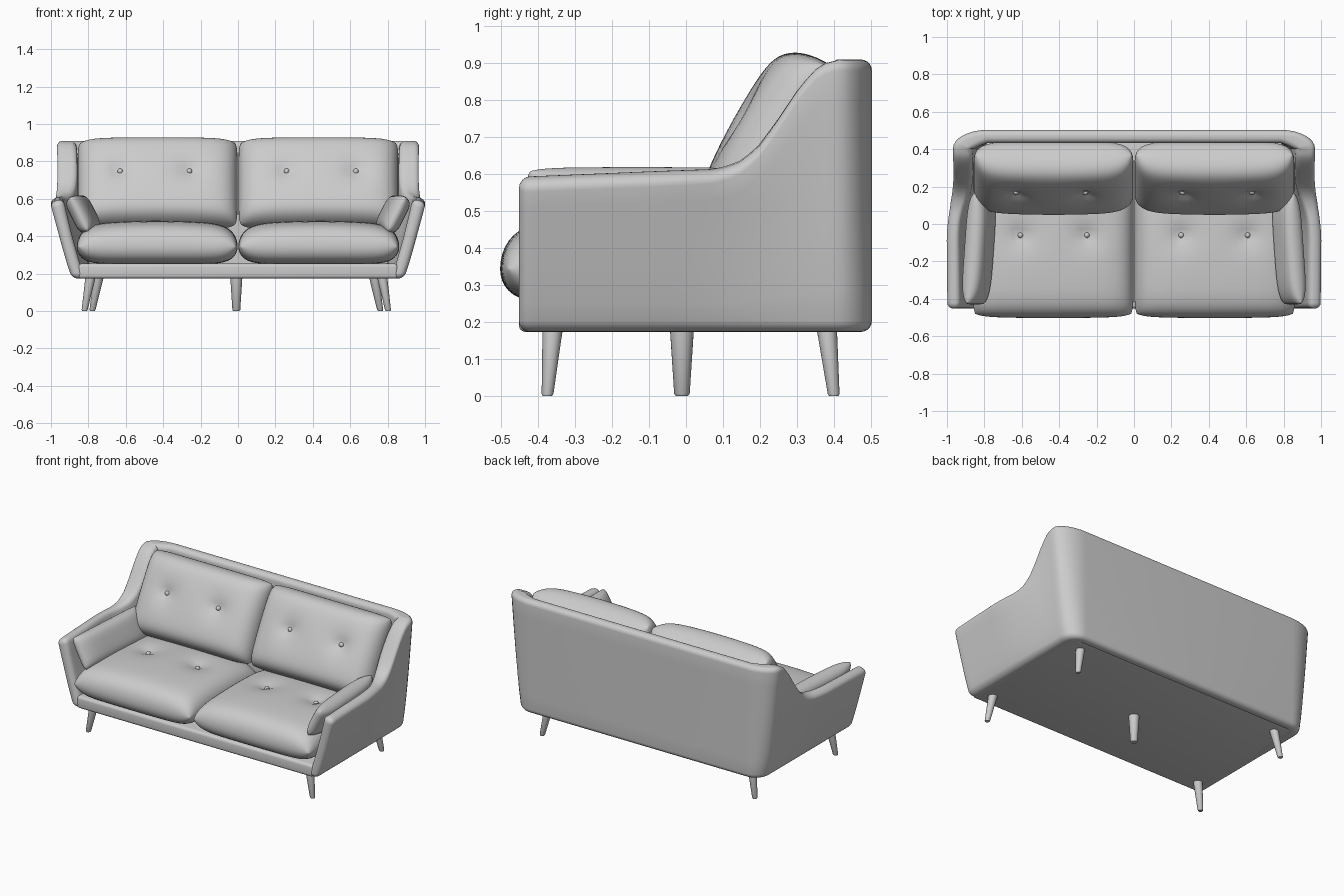
import bpy, bmesh, math
from mathutils import Vector

cube = bpy.data.objects.get("Cube")
if cube:
    bpy.data.objects.remove(cube, do_unlink=True)

fabric = bpy.data.materials.new("grey_fabric")
fabric.use_nodes = True
GREY = (0.6, 0.6, 0.6, 1)
fabric.diffuse_color = GREY
fabric.node_tree.nodes["Principled BSDF"].inputs["Base Color"].default_value = GREY


def finish(name, bm, angle=40):
    bmesh.ops.remove_doubles(bm, verts=bm.verts, dist=1e-5)
    bmesh.ops.recalc_face_normals(bm, faces=bm.faces)
    mesh = bpy.data.meshes.new(name)
    bm.to_mesh(mesh)
    bm.free()
    mesh.materials.append(fabric)
    obj = bpy.data.objects.new(name, mesh)
    bpy.context.collection.objects.link(obj)
    bpy.ops.object.select_all(action="DESELECT")
    obj.select_set(True)
    bpy.context.view_layer.objects.active = obj
    bpy.ops.object.shade_smooth_by_angle(angle=math.radians(angle))


def smooth(a, b, x):
    t = min(max((x - a) / (b - a), 0), 1)
    return t * t * (3 - 2 * t)


# Outer shell: one rounded section swept round the arms and back
FLOOR, BACK, FRONT, SIDE, CORNER = 0.173, 0.503, -0.452, 0.885, 0.1
ARM_TOP = [(-0.45, 0.59), (0.08, 0.612), (0.14, 0.63), (0.19, 0.668), (0.24, 0.735),
           (0.3, 0.825), (0.345, 0.88), (0.38, 0.902), (0.42, 0.91), (0.5, 0.91)]


def top_height(y):
    for (y0, z0), (y1, z1) in zip(ARM_TOP, ARM_TOP[1:]):
        if y <= y1:
            return z0 + (z1 - z0) * (y - y0) / (y1 - y0)
    return ARM_TOP[-1][1]


def section(x, y, nx, ny, inset):
    """Rounded panel section at one point of the outer outline."""
    high = top_height(y) - inset
    low = FLOOR + inset
    side = abs(nx)
    thick = 0.07 + 0.035 * smooth(0.0, 0.25, y) * side
    outer, inner = -inset, -thick + inset
    r = max(0.03 - inset, 0.002)
    loop = []
    corners = [(outer - r, high - r, 0), (inner + r, high - r, 90),
               (inner + r, low + r, 180), (outer - r, low + r, 270)]
    for u, z, start in corners:
        for k in range(6):
            a = math.radians(start + 18 * k)
            loop.append((u + r * math.cos(a), z + r * math.sin(a)))
        if start in (90, 270):
            u_wall = inner if start == 90 else outer
            z0, z1 = (high - r, low + r) if start == 90 else (low + r, high - r)
            loop += [(u_wall, z0 + (z1 - z0) * k / 8) for k in range(1, 8)]
    back = smooth(-0.1, 0.4, y)
    points = []
    for u, z in loop:
        rise = max(z - FLOOR, 0)
        flare = (1 - back) * 0.115 * min(rise / 0.4, 1.05) ** 0.85 + back * 0.085 * (rise / 0.73) ** 0.7
        slant = -0.02 * side * (1 - back) * smooth(0.4, 0.6, z) * (u / thick + 0.5)
        points.append(Vector((x + nx * (u + flare), y + ny * u, z + slant)))
    return points


half = []
for k in range(5):
    a = math.radians(22.5 * k)
    half.append((SIDE, FRONT + 0.03 * (1 - math.cos(a)), 1, 0, 0.03 * (1 - math.sin(a))))
steps = 32
y0, y1 = FRONT + 0.03, BACK - CORNER
half += [(SIDE, y0 + (y1 - y0) * k / steps, 1, 0, 0) for k in range(1, steps)]
for k in range(9):
    a = math.radians(90 * k / 8)
    c, s = math.cos(a), math.sin(a)
    half.append((SIDE - CORNER + CORNER * c, y1 + CORNER * s, c, s, 0))
path = half + [(-x, y, -nx, ny, i) for x, y, nx, ny, i in reversed(half)]

bm = bmesh.new()
rings = [[bm.verts.new(p) for p in section(*station)] for station in path]
for a, b in zip(rings, rings[1:]):
    for i in range(len(a)):
        j = (i + 1) % len(a)
        bm.faces.new((a[i], a[j], b[j], b[i]))
bm.faces.new(rings[0])
bm.faces.new(rings[-1])
finish("arms_and_back_shell", bm)

# Base under the seat
bm = bmesh.new()
bmesh.ops.create_cube(bm, size=1)
for v in bm.verts:
    v.co = Vector((v.co.x * 1.71, v.co.y * 0.912 + 0.004, FLOOR + (v.co.z + 0.5) * 0.08))
bmesh.ops.bevel(bm, geom=bm.edges[:], offset=0.018, segments=4, profile=0.5, affect="EDGES")
finish("seat_base", bm)


# Plump cushions with pulled-in buttons
def cushion(name, side, centre, right, up, size, front, rear, power, crown, buttons=(), bow=0.0):
    right, up, centre = Vector(right).normalized(), Vector(up).normalized(), Vector(centre)
    out = right.cross(up)
    w, h = size
    n = 36

    def depth(p, q, a, b, thickness, is_front):
        t = thickness * math.sqrt(max((1 - abs(a) ** power) * (1 - abs(b) ** power), 0))
        if is_front:
            t *= 1 - crown * (a * a + b * b) / 2
            for bx, by in buttons:
                d = math.hypot(p - bx, q - by)
                t -= 0.018 * math.exp(-(d / 0.03) ** 2) + 0.02 * math.exp(-(d / 0.085) ** 2)
        return t

    def place(p, q, t):
        v = centre + right * p + up * q + out * t
        return Vector((v.x * side, v.y, v.z))

    bm = bmesh.new()
    for sign, thickness in ((1, front), (-1, rear)):
        grid = []
        for i in range(n + 1):
            row = []
            for j in range(n + 1):
                a = math.sin(math.pi / 2 * (2 * i / n - 1))
                b = math.sin(math.pi / 2 * (2 * j / n - 1))
                p = a * w * (1 - 0.03 * b ** 10)
                q = b * h * (1 - 0.04 * a ** 10 - bow * a * a)
                edge = i in (0, n) or j in (0, n)
                t = 0 if edge else depth(p, q, a, b, thickness, sign > 0)
                row.append(bm.verts.new(place(p, q, sign * t)))
            grid.append(row)
        for i in range(n):
            for j in range(n):
                bm.faces.new((grid[i][j], grid[i + 1][j], grid[i + 1][j + 1], grid[i][j + 1]))
    finish(name, bm, 75)

    for k, (bx, by) in enumerate(buttons):
        bm = bmesh.new()
        bmesh.ops.create_uvsphere(bm, u_segments=16, v_segments=10, radius=0.015)
        t = depth(bx, by, bx / w, by / h, front, True) + 0.004
        bmesh.ops.translate(bm, verts=bm.verts, vec=place(bx, by, t))
        finish(f"{name}_button_{k + 1}", bm)


for label, side in (("left", 1), ("right", -1)):
    cushion(f"{label}_seat_cushion", side, (0.432, -0.125, 0.343), (1, 0, 0), (0, 1, 0),
            (0.43, 0.378), 0.14, 0.093, 8, 0.3, [(-0.18, 0.065), (0.175, 0.065)], 0.02)
    cushion(f"{label}_back_cushion", side, (0.43, 0.25, 0.68), (1, 0, 0), (0, 0.48, 0.87),
            (0.427, 0.257), 0.14, 0.11, 8, 0.28, [(-0.17, 0.02), (0.2, 0.02)])
    cushion(f"{label}_arm_cushion", side, (0.828, -0.13, 0.518), (0.07, -1, 0), (0.45, 0, 0.89),
            (0.3, 0.105), 0.058, 0.055, 5, 0.15)


# Tapered splayed legs
def leg(name, foot, top, r_foot, r_top):
    bm = bmesh.new()
    levels = [(0, r_foot * 0.8), (0.03, r_foot), (1, r_top)]
    rings = []
    for t, r in levels:
        c = Vector(foot).lerp(Vector(top), t)
        rings.append([bm.verts.new(c + Vector((r * math.cos(k * math.pi / 12), r * math.sin(k * math.pi / 12), 0)))
                      for k in range(24)])
    for a, b in zip(rings, rings[1:]):
        for k in range(24):
            m = (k + 1) % 24
            bm.faces.new((a[k], a[m], b[m], b[k]))
    bm.faces.new(rings[0])
    bm.faces.new(rings[-1])
    finish(name, bm)


LEG_X = -0.009
for label, s in (("left", 1), ("right", -1)):
    leg(f"{label}_front_leg", (LEG_X + 0.812 * s, -0.375, 0), (LEG_X + 0.778 * s, -0.36, 0.19), 0.016, 0.028)
    leg(f"{label}_back_leg", (LEG_X + 0.77 * s, 0.4, 0), (LEG_X + 0.735 * s, 0.38, 0.19), 0.016, 0.028)
leg("centre_leg", (LEG_X, -0.011, 0), (LEG_X, -0.011, 0.19), 0.021, 0.033)
